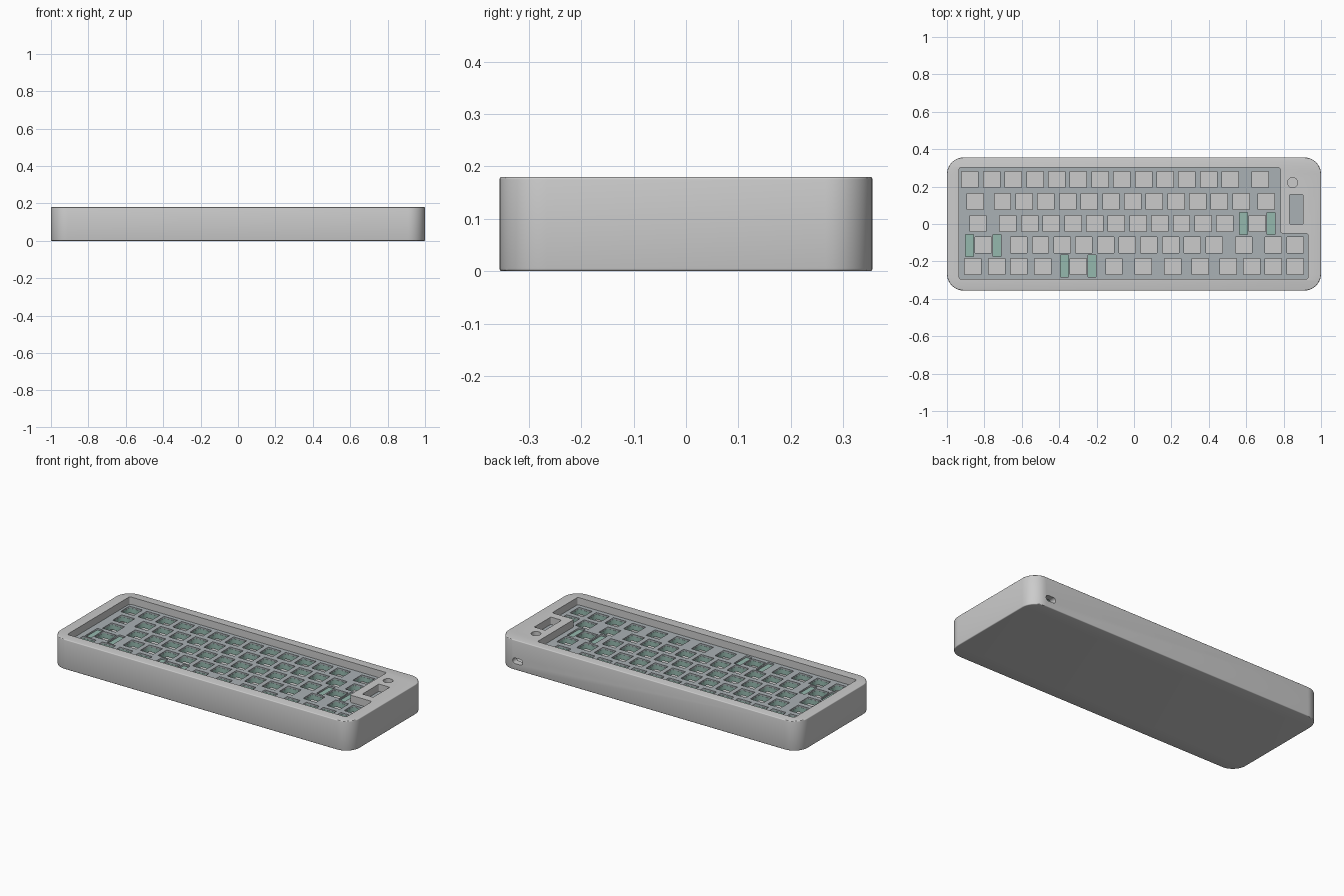
import bpy
from math import sin, cos, pi, radians

if "Cube" in bpy.data.objects:
    bpy.data.objects.remove(bpy.data.objects["Cube"])

U = 0.116          # key pitch
KEY = 0.088        # switch hole width


def rounded(points, r, n=6):
    """Round the corners of an axis-aligned, counter-clockwise outline."""
    out = []
    for i, p in enumerate(points):
        a, b = points[i - 1], points[(i + 1) % len(points)]
        la = abs(a[0] - p[0]) + abs(a[1] - p[1])
        lb = abs(b[0] - p[0]) + abs(b[1] - p[1])
        ux, uy = (a[0] - p[0]) / la, (a[1] - p[1]) / la
        vx, vy = (b[0] - p[0]) / lb, (b[1] - p[1]) / lb
        for k in range(n + 1):
            t = k / n * pi / 2
            s, c = r * (1 - sin(t)), r * (1 - cos(t))
            out.append((p[0] + ux * s + vx * c, p[1] + uy * s + vy * c))
    return out


def box(x, y, w, h):
    return [(x - w / 2, y - h / 2), (x + w / 2, y - h / 2),
            (x + w / 2, y + h / 2), (x - w / 2, y + h / 2)]


def circle(x, y, r, n=32):
    return [(x + r * cos(2 * pi * i / n), y + r * sin(2 * pi * i / n)) for i in range(n)]


def slab(name, outlines, z0, z1, bevel=0.0, color=None):
    """Extrude an outline (with optional inner holes) into a flat solid."""
    cu = bpy.data.curves.new(name, 'CURVE')
    cu.dimensions, cu.fill_mode = '2D', 'BOTH'
    cu.extrude = (z1 - z0) / 2 - bevel
    cu.bevel_depth, cu.bevel_resolution, cu.offset = bevel, 2, -bevel
    for pts in outlines:
        sp = cu.splines.new('POLY')
        sp.points.add(len(pts) - 1)
        for q, (x, y) in zip(sp.points, pts):
            q.co = (x, y, 0, 1)
        sp.use_cyclic_u = True
    ob = bpy.data.objects.new(name, cu)
    bpy.context.collection.objects.link(ob)
    ob.location.z = (z0 + z1) / 2
    bpy.ops.object.select_all(action='DESELECT')
    bpy.context.view_layer.objects.active = ob
    ob.select_set(True)
    bpy.ops.object.convert(target='MESH')
    ob = bpy.context.object
    # weld cap and side vertices so the solid is closed
    bpy.ops.object.mode_set(mode='EDIT')
    bpy.ops.mesh.select_all(action='SELECT')
    bpy.ops.mesh.remove_doubles(threshold=0.0002)
    bpy.ops.mesh.normals_make_consistent(inside=False)
    bpy.ops.object.mode_set(mode='OBJECT')
    if color:
        mat = bpy.data.materials.new(name)
        mat.diffuse_color = color
        mat.use_nodes = True
        mat.node_tree.nodes["Principled BSDF"].inputs["Base Color"].default_value = mat.diffuse_color
        ob.data.materials.append(mat)
    return ob


def cut(target, cutter):
    m = target.modifiers.new('cut', 'BOOLEAN')
    m.operation, m.solver, m.object = 'DIFFERENCE', 'EXACT', cutter
    bpy.context.view_layer.objects.active = target
    bpy.ops.object.modifier_apply(modifier=m.name)
    bpy.data.objects.remove(cutter)


# switch positions, row by row
def run(start, count):
    return [start + U * i for i in range(count)]


rows = [
    (0.237, run(-0.877, 13) + [0.675]),
    (0.120, [-0.848] + run(-0.703, 12) + [0.706]),
    (0.003, [-0.834] + run(-0.674, 11) + [0.660]),
    (-0.112, [-0.807] + run(-0.616, 10) + [0.587, 0.745, 0.861]),
    (-0.228, [-0.861, -0.733, -0.615, -0.487, -0.299, -0.107, 0.05,
              0.207, 0.353, 0.503, 0.63, 0.745, 0.861]),
]
switches = [box(x, y, KEY, KEY * 0.97) for y, xs in rows for x in xs]
# narrow stabiliser slots beside the wide keys
stabs = [box(cx + s * 0.0735, y, 0.042, 0.118)
         for cx, y in ((0.659, 0.003), (-0.806, -0.116), (-0.299, -0.224)) for s in (-1, 1)]
stabs = [[(min(max(x, -0.9), 0.9), y) for x, y in b] for b in stabs]
knob = circle(0.848, 0.221, 0.027)

# case: rounded block, hollowed out
case = slab('case', [rounded(box(0, 0, 2, 0.712), 0.09, 10)], 0, 0.18, 0.005)
opening = [(-0.935, -0.295), (0.93, -0.295), (0.93, -0.05),
           (0.782, -0.05), (0.782, 0.302), (-0.935, 0.302)]
cut(case, slab('cavity', [rounded(box(0, 0.003, 1.9, 0.63), 0.04)], 0.03, 0.136))
cut(case, slab('key_opening', [rounded(opening, 0.012)], 0.12, 0.2))
cut(case, slab('display_opening', [rounded(box(0.868, 0.078, 0.072, 0.158), 0.005)], 0.12, 0.2))
cut(case, slab('knob_opening', [knob], 0.12, 0.2))
# port on the back wall
port = slab('port', [rounded(box(0, 0, 0.066, 0.034), 0.0165)], -0.06, 0.06)
port.location = (0.876, 0.36, 0.055)
port.rotation_euler.x = radians(90)
cut(case, port)
bpy.ops.object.select_all(action='DESELECT')
case.select_set(True)
bpy.context.view_layer.objects.active = case
bpy.ops.object.shade_smooth_by_angle(angle=radians(30))

# switch plate and the foam layer beneath it
inner = rounded(box(0, 0.003, 1.898, 0.628), 0.04)
slab('switch_plate', [inner, knob] + switches + stabs, 0.125, 0.135, 0, (0.40, 0.44, 0.46, 1))
slab('foam_layer', [inner, knob] + switches, 0.095, 0.1245, 0, (0.30, 0.48, 0.42, 1))
